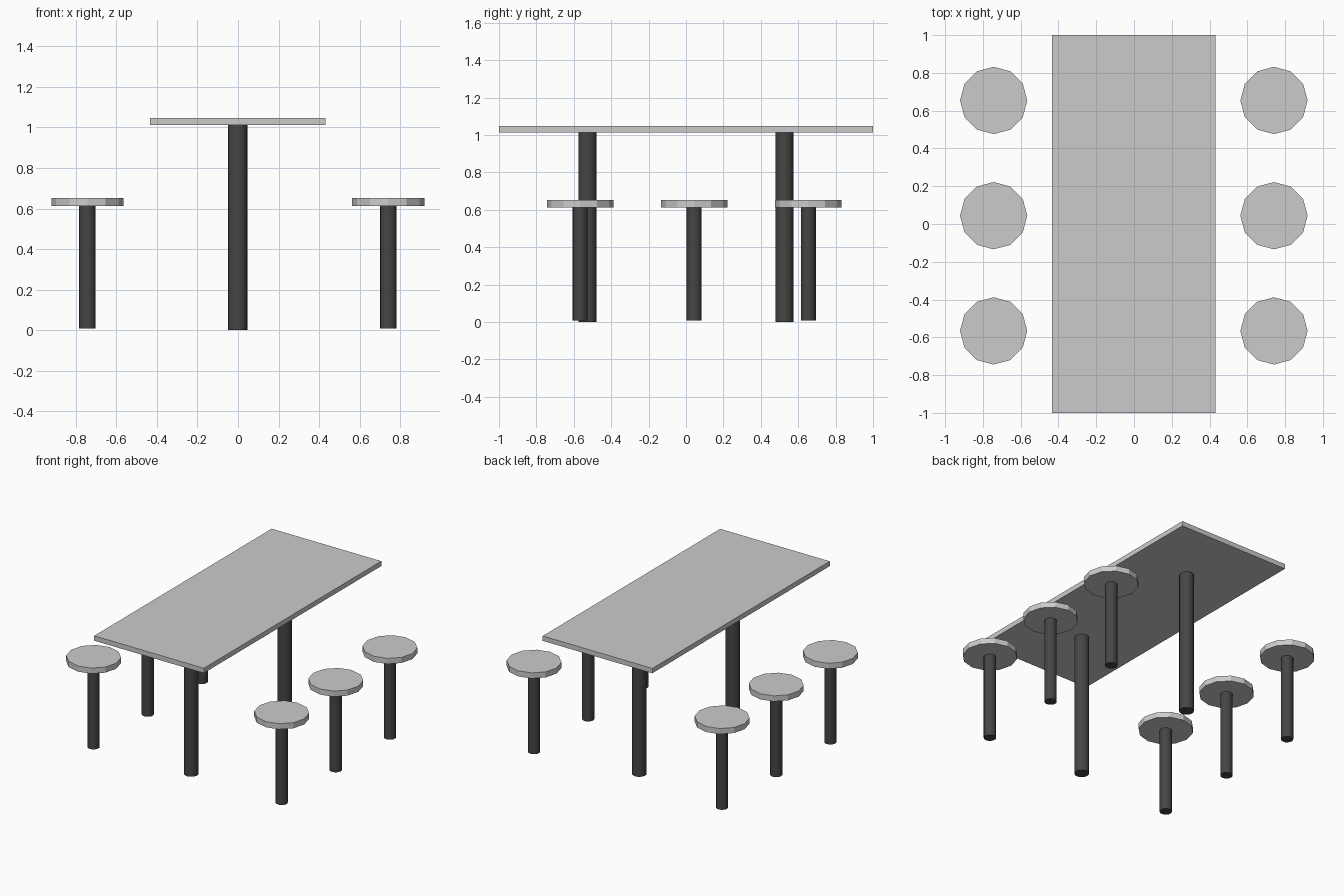
import bpy

if "Cube" in bpy.data.objects:
    bpy.data.objects.remove(bpy.data.objects["Cube"])

# dark metal for every post
dark = bpy.data.materials.new("dark_metal")
dark.diffuse_color = (0.06, 0.06, 0.06, 1)
dark.use_nodes = True
dark.node_tree.nodes["Principled BSDF"].inputs["Base Color"].default_value = dark.diffuse_color


def disc(name, x, y, z0, z1, radius, sides, mat=None):
    """Upright cylinder spanning z0..z1."""
    bpy.ops.mesh.primitive_cylinder_add(
        vertices=sides, radius=radius, depth=z1 - z0,
        location=(x, y, (z0 + z1) / 2))
    ob = bpy.context.object
    ob.name = name
    if mat:
        ob.data.materials.append(mat)
    return ob


# table top
TOP_Z0, TOP_Z1 = 1.013, 1.048
bpy.ops.mesh.primitive_cube_add(size=1, location=(-0.002, 0, (TOP_Z0 + TOP_Z1) / 2))
top = bpy.context.object
top.name = "table_top"
top.scale = (0.865, 2.0, TOP_Z1 - TOP_Z0)
bpy.ops.object.transform_apply(location=False, rotation=False, scale=True)

# two table posts
for label, y in (("front", -0.527), ("back", 0.527)):
    post = disc(f"{label}_table_post", -0.001, y, 0, TOP_Z0, 0.048, 16, dark)
    bpy.ops.object.shade_smooth_by_angle()

# three stools on each side
for side, x in (("left", -0.743), ("right", 0.741)):
    for place, y in (("front", -0.566), ("middle", 0.044), ("back", 0.654)):
        disc(f"{side}_{place}_seat", x, y, 0.612, 0.652, 0.178, 12)
        disc(f"{side}_{place}_seat_post", x, y, 0.008, 0.612, 0.04, 16, dark)
        bpy.ops.object.shade_smooth_by_angle()
